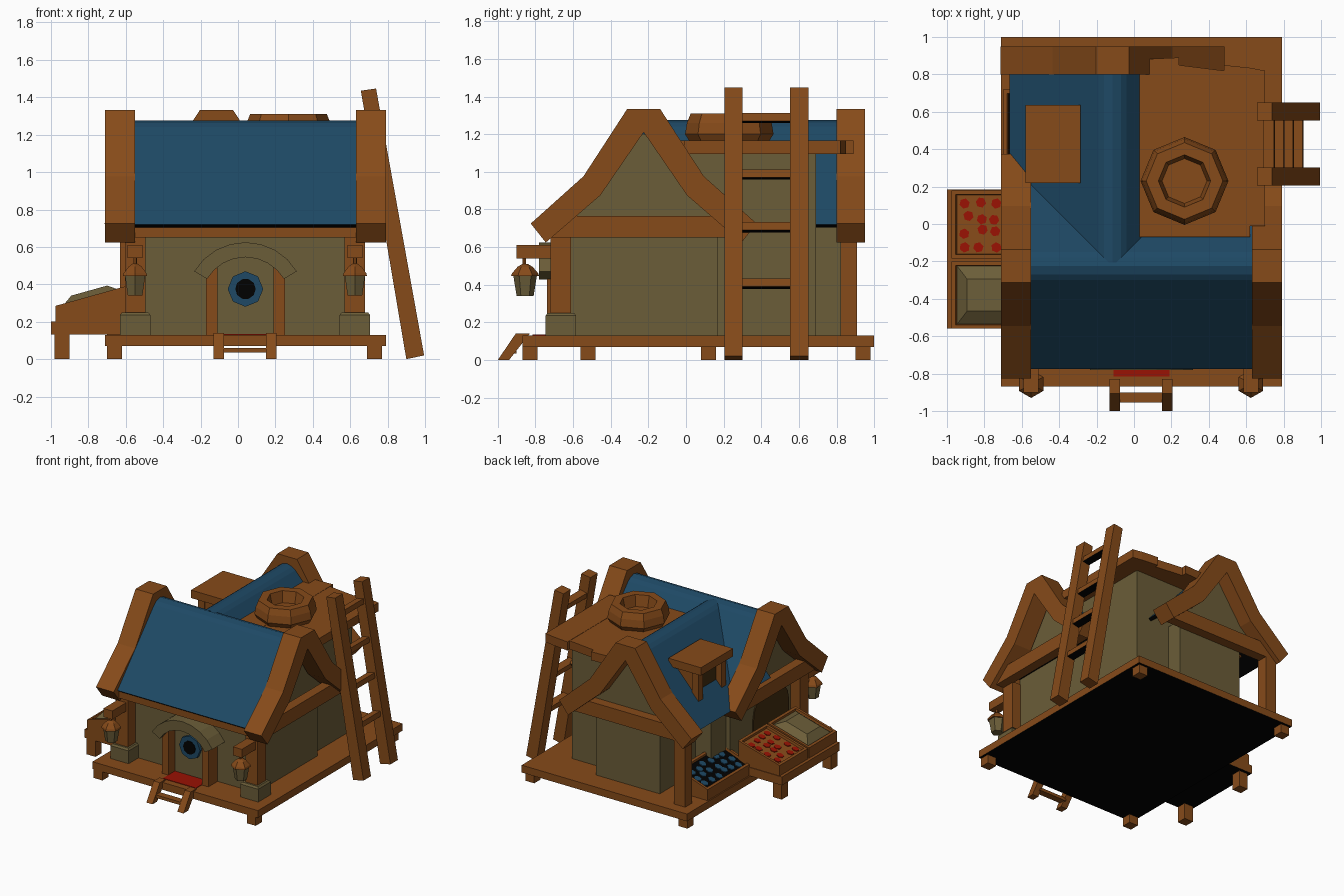
import bpy, bmesh, math, random

if "Cube" in bpy.data.objects:
    bpy.data.objects.remove(bpy.data.objects["Cube"])
random.seed(4)


def material(name, r, g, b):
    m = bpy.data.materials.new(name)
    m.diffuse_color = (r, g, b, 1)
    m.use_nodes = True
    m.node_tree.nodes["Principled BSDF"].inputs["Base Color"].default_value = m.diffuse_color
    return m


WOOD = material("brown wood", 0.240, 0.070, 0.010)
BLUE = material("blue roof", 0.013, 0.066, 0.130)
STONE = material("olive plaster", 0.147, 0.110, 0.040)
RED = material("red", 0.32, 0.006, 0.001)
DARK = material("black", 0.0003, 0.0003, 0.0003)
SHADE = material("dark brown", 0.055, 0.026, 0.005)


def finish(name, bm, *mats):
    bmesh.ops.recalc_face_normals(bm, faces=bm.faces[:])
    me = bpy.data.meshes.new(name)
    bm.to_mesh(me)
    bm.free()
    for m in mats:
        me.materials.append(m)
    ob = bpy.data.objects.new(name, me)
    bpy.context.collection.objects.link(ob)
    return ob


def prism_bm(pts, axis, a, b):
    """Outline pts swept from a to b along axis (x: pts are y,z; y: pts are x,z; z: pts are x,y)."""
    def at(u, v, w):
        return {'x': (w, u, v), 'y': (u, w, v), 'z': (u, v, w)}[axis]
    bm = bmesh.new()
    lo = [bm.verts.new(at(u, v, a)) for u, v in pts]
    hi = [bm.verts.new(at(u, v, b)) for u, v in pts]
    bm.faces.new(lo)
    bm.faces.new(hi)
    n = len(pts)
    for i in range(n):
        j = (i + 1) % n
        bm.faces.new((lo[i], lo[j], hi[j], hi[i]))
    bmesh.ops.recalc_face_normals(bm, faces=bm.faces[:])
    return bm


def prism(name, pts, axis, a, b, mat, under=None):
    """Solid prism; faces looking down may take a second colour."""
    bm = prism_bm(pts, axis, a, b)
    if under:
        for f in bm.faces:
            f.material_index = int(f.normal.z < -0.2)
        return finish(name, bm, mat, under)
    return finish(name, bm, mat)


def box(name, x0, x1, y0, y1, z0, z1, mat=WOOD, under=None):
    return prism(name, [(x0, y0), (x1, y0), (x1, y1), (x0, y1)], 'z', z0, z1, mat, under)


def lathe(name, prof, n, cx, cy, mat, turn=0.0, slope=0.0):
    """Closed n-sided turned shape from (radius, z) pairs, optionally sheared up along x."""
    bm = bmesh.new()
    rings = []
    for r, z in prof:
        ring = []
        for i in range(n):
            t = turn + math.tau * i / n
            ring.append(bm.verts.new((cx + r * math.cos(t), cy + r * math.sin(t), z + slope * r * math.cos(t))))
        rings.append(ring)
    for p, q in zip(rings, rings[1:]):
        for i in range(n):
            j = (i + 1) % n
            bm.faces.new((p[i], p[j], q[j], q[i]))
    bm.faces.new(rings[0])
    bm.faces.new(rings[-1])
    return finish(name, bm, mat)


def circle(cx, cz, r, n):
    return [(cx + r * math.cos(math.tau * i / n), cz + r * math.sin(math.tau * i / n)) for i in range(n)]


def mirrored(half, c):
    """Left half outline (ending at or near the middle) mirrored about c."""
    return [(c + u, v) for u, v in half + [(-u, v) for u, v in reversed(half) if u != 0]]


def band(outer, inner, c):
    return mirrored(outer, c) + mirrored(inner, c)[::-1]


def tray(name, x0, x1, y0, y1, z0, zlow, zhigh, fill, heap):
    """Sloping crate with an inset filling."""
    bm = prism_bm([(x0, z0), (x1, z0), (x1, zhigh), (x0, zlow)], 'y', y0, y1)
    top = max(bm.faces, key=lambda f: f.normal.z)
    bmesh.ops.inset_region(bm, faces=[top], thickness=0.03)
    bmesh.ops.inset_region(bm, faces=[top], thickness=0.004, depth=-0.02)
    top.material_index = 1
    if heap:
        res = bmesh.ops.inset_region(bm, faces=[top], thickness=0.10, depth=heap)
        for f in res['faces']:
            f.material_index = 1
    return finish(name, bm, WOOD, fill)


MY, WX = -0.225, -0.115   # ridge lines of main house and rear wing

# Deck, stall floor and feet
box("base_platform", -0.71, 0.79, -0.87, 1.0, 0.07, 0.13, WOOD, DARK)
box("stall_platform", -1.0, -0.6, -0.56, 0.185, 0.131, 0.20, WOOD, DARK)
for x in (-0.66, 0.73):
    for y in (-0.83, 0.94):
        box("platform_foot", x - 0.04, x + 0.04, y - 0.04, y + 0.04, 0, 0.07)
for y in (-0.52, 0.12):
    box("stall_leg", -0.98, -0.90, y - 0.04, y + 0.04, 0, 0.131)

# Walls
box("main_walls", -0.52, 0.60, -0.62, 0.17, 0.13, 0.72, STONE)
box("side_tower", -0.05, 0.55, 0.0, 0.69, 0.13, 1.10, STONE)
box("rear_wing_walls", -0.34, 0.24, 0.0, 0.825, 0.13, 0.72, STONE)
box("wing_side_wall", -0.48, 0.0, 0.0, 0.36, 0.13, 0.75, STONE)

# Roofs, gable panels and heavy gable frames
ROOF_OUT = [(-0.55, 0.72), (-0.075, 1.24), (-0.045, 1.262), (0, 1.275)]
ROOF_IN = [(-0.53, 0.705), (-0.25, 0.93), (-0.06, 1.18), (0, 1.20)]
FRAME_OUT = [(-0.60, 0.725), (-0.32, 0.976), (-0.088, 1.333)]
FRAME_IN = [(-0.52, 0.624), (-0.23, 0.875), (0, 1.21)]
prism("main_roof", band(ROOF_OUT, ROOF_IN, MY), 'x', -0.56, 0.64, BLUE, DARK)
prism("wing_roof", band(ROOF_OUT, ROOF_IN, WX), 'y', MY + 0.02, 0.81, BLUE, DARK)
for a, b in ((-0.56, -0.52), (0.58, 0.62)):
    prism("main_gable_panel", mirrored(ROOF_IN, MY), 'x', a, b, STONE, DARK)
prism("wing_gable_panel", mirrored(ROOF_IN, WX), 'y', 0.78, 0.83, STONE, DARK)
for a, b in ((-0.71, -0.55), (0.63, 0.79)):
    prism("main_gable_frame", band(FRAME_OUT, FRAME_IN, MY), 'x', a, b, WOOD)
    box("main_tie_beam", a + 0.04, b - 0.04, -0.73, 0.29, 0.65, 0.765)
prism("wing_gable_frame", band(FRAME_OUT, FRAME_IN, WX), 'y', 0.80, 0.95, WOOD)
box("wing_tie_beam", -0.63, 0.40, 0.83, 0.91, 0.65, 0.765)
box("front_eave_beam", -0.62, 0.70, -0.755, -0.62, 0.65, 0.715)

# Posts, stone footings and hanging lanterns
for x in (-0.55, 0.625):
    box("front_post", x - 0.055, x + 0.055, -0.72, -0.61, 0.13, 0.66)
    lathe("post_footing", [(0.115, 0.13), (0.115, 0.235), (0.10, 0.25)], 4, x, -0.665, STONE, math.pi / 4)
    box("lantern_bracket", x - 0.04, x + 0.04, -0.90, -0.70, 0.54, 0.61)
    lathe("lantern_hook", [(0.01, 0.49), (0.01, 0.55)], 6, x, -0.86, WOOD)
    lathe("lantern_cap", [(0.075, 0.445), (0.07, 0.46), (0.04, 0.495), (0.015, 0.51)], 6, x, -0.855, WOOD, math.pi / 6)
    lathe("lantern_body", [(0.045, 0.34), (0.063, 0.45)], 6, x, -0.855, STONE, math.pi / 6)
box("rear_post", -0.63, -0.53, 0.82, 0.91, 0.13, 0.66)

# Front door with arch, round window and mat
DX = 0.04
box("door", DX - 0.16, DX + 0.16, -0.66, -0.60, 0.13, 0.56, STONE)
for s in (-1, 1):
    x = DX + s * 0.18
    box("door_jamb", x - 0.03, x + 0.03, -0.74, -0.61, 0.13, 0.50)
angles = [math.radians(-59 + 118 * i / 8) for i in range(9)]
arc = [[(DX + r * math.sin(t), 0.305 + r * math.cos(t)) for t in angles] for r in (0.32, 0.24)]
prism("door_arch", arc[0] + arc[1][::-1], 'y', -0.78, -0.61, STONE)
prism("window_rim", circle(DX, 0.375, 0.095, 8), 'y', -0.685, -0.65, BLUE)
prism("window_pane", circle(DX, 0.375, 0.055, 10), 'y', -0.69, -0.684, DARK)
box("door_mat", -0.11, 0.19, -0.815, -0.66, 0.126, 0.134, RED)

# Front steps
for x in (-0.103, 0.178):
    prism("step_rail", [(-1.0, 0), (-0.94, 0), (-0.83, 0.14), (-0.905, 0.14)], 'x', x - 0.028, x + 0.028, WOOD)
box("step_tread", -0.09, 0.165, -0.955, -0.90, 0.035, 0.06)

# Serving hatch in the left wall
hatch = [(-0.35 + 0.23 * math.cos(math.pi * i / 8), 0.42 + 0.21 * math.sin(math.pi * i / 8)) for i in range(9)]
prism("serving_hatch", hatch + [(-0.58, 0.16), (-0.12, 0.16)], 'x', -0.529, -0.515, SHADE)

# Market trays
tray("grain_tray", -0.975, -0.60, -0.56, -0.20, 0.20, 0.285, 0.39, STONE, 0.05)
tray("fruit_tray", -0.975, -0.60, -0.185, 0.18, 0.20, 0.285, 0.39, WOOD, 0)
tray("fish_tray", -0.70, -0.42, 0.15, 0.72, 0.13, 0.22, 0.32, DARK, 0)


def scatter(name, mat, x0, x1, y0, y1, zlow, slope, nx, ny, r):
    """Flat plates lying on a tray filling."""
    for i in range(nx):
        for j in range(ny):
            x = x0 + (x1 - x0) * (i + random.uniform(0.3, 0.7)) / nx
            y = y0 + (y1 - y0) * (j + random.uniform(0.3, 0.7)) / ny
            z = zlow + slope * (x - x0)
            lathe(name, [(r, z - 0.003), (r, z + 0.004)], 6, x, y, mat, random.random(), slope)


scatter("fruit", RED, -0.935, -0.635, -0.15, 0.145, 0.277, 0.28, 4, 4, 0.028)
scatter("fish", BLUE, -0.66, -0.46, 0.19, 0.68, 0.215, 0.357, 3, 6, 0.029)

# Dormer on the wing roof
box("dormer_roof", -0.58, -0.285, 0.22, 0.635, 1.09, 1.155)
box("dormer_body", -0.49, -0.22, 0.29, 0.57, 0.84, 1.09, SHADE)
for y in (0.28, 0.58):
    box("dormer_post", -0.54, -0.48, y - 0.03, y + 0.03, 0.78, 1.09)
    box("dormer_cheek", -0.50, -0.24, y - 0.02, y + 0.02, 0.86, 1.09)

# Roof deck planks and tub
for x0, x1, y0, ya, yb, z in ((0.03, 0.24, -0.07, 0.88, 0.89, 1.165),
                              (0.24, 0.48, -0.07, 0.85, 0.82, 1.163),
                              (0.48, 0.62, -0.07, 0.85, 0.835, 1.165),
                              (0.62, 0.70, -0.01, 0.835, 0.82, 1.165)):
    prism("deck_plank", [(x0, y0), (x1, y0), (x1, yb), (x0, ya)], 'z', 1.095, z, WOOD)
lathe("tub", [(0.21, 1.16), (0.235, 1.20), (0.225, 1.26), (0.205, 1.31), (0.14, 1.31), (0.12, 1.22)],
      8, 0.27, 0.23, WOOD)

# Leaning ladder
for y in (0.253, 0.602):
    prism("ladder_rail", [(0.90, 0.0), (0.995, 0.02), (0.738, 1.447), (0.657, 1.435)], 'y', y - 0.048, y + 0.048, WOOD)
for z in (0.405, 0.705, 0.985, 1.285):
    x = 0.947 - 0.174 * z
    pts = [(x - 0.03, z - 0.022), (x + 0.03, z - 0.010), (x + 0.025, z + 0.032), (x - 0.035, z + 0.020)]
    prism("ladder_rung", [(u, v - 0.005) for u, v in pts], 'y', 0.28, 0.58, WOOD, DARK)
